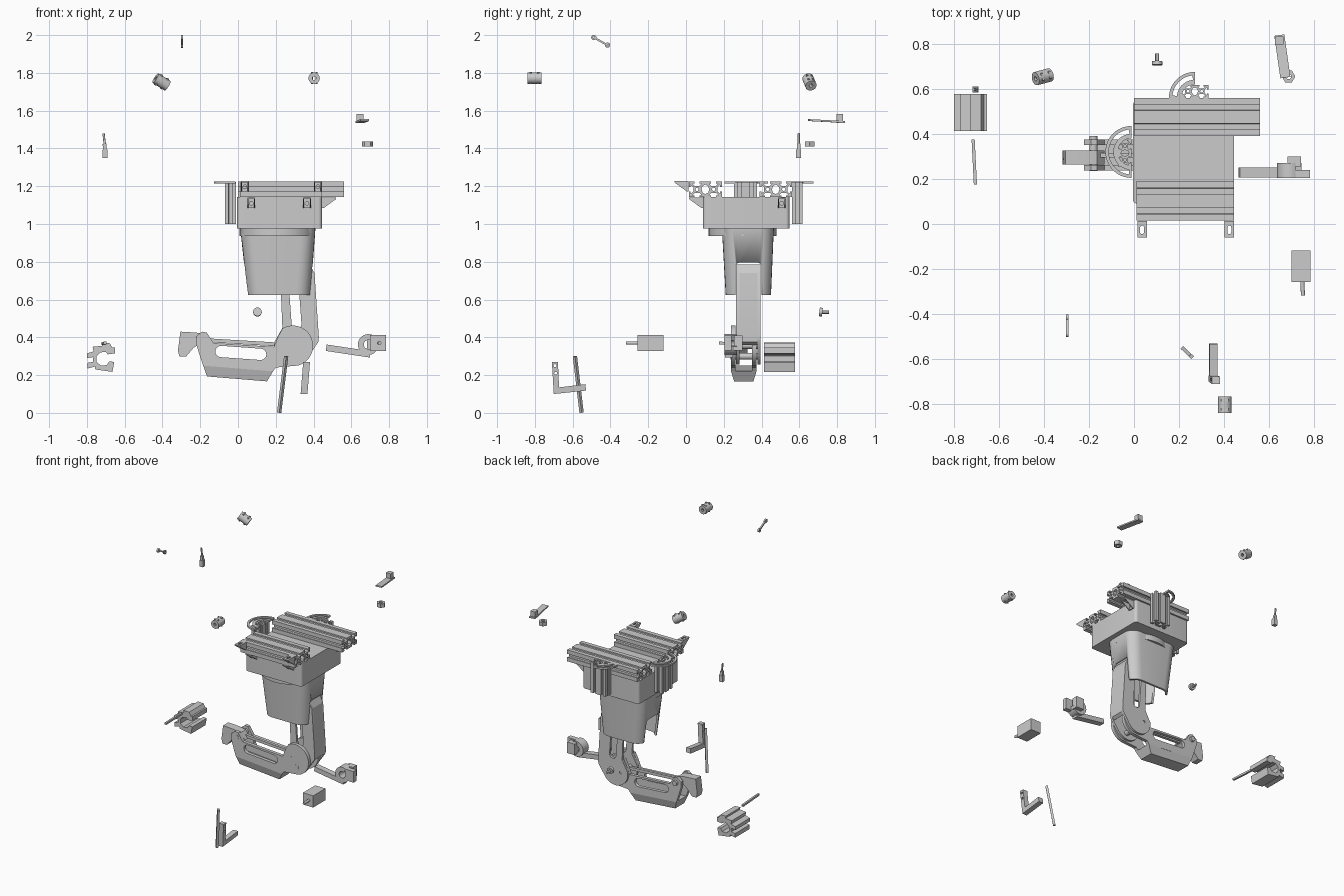
import bpy, bmesh
from math import sin, cos, pi, radians, atan2
from mathutils import Matrix, Vector

if "Cube" in bpy.data.objects:
    bpy.data.objects.remove(bpy.data.objects["Cube"])

PLANES = {'xy': ((1, 0, 0), (0, 1, 0), (0, 0, 1)),
          'xz': ((1, 0, 0), (0, 0, 1), (0, -1, 0)),
          'yz': ((0, 1, 0), (0, 0, 1), (1, 0, 0))}

def pick(ob):
    bpy.ops.object.select_all(action='DESELECT')
    ob.select_set(True)
    bpy.context.view_layer.objects.active = ob

def smooth(ob):
    pick(ob)
    bpy.ops.object.shade_smooth_by_angle(angle=radians(30))
    return ob

def from_bm(name, bm):
    bmesh.ops.remove_doubles(bm, verts=bm.verts, dist=1e-5)
    bmesh.ops.recalc_face_normals(bm, faces=bm.faces)
    me = bpy.data.meshes.new(name)
    bm.to_mesh(me)
    ob = bpy.data.objects.new(name, me)
    bpy.context.collection.objects.link(ob)
    return smooth(ob)

def prism(name, loops, a, b, plane='xz'):
    """Extrude an outline (plus hole loops) between a and b across its plane."""
    cu = bpy.data.curves.new(name, 'CURVE')
    cu.dimensions, cu.fill_mode, cu.extrude = '2D', 'BOTH', abs(b - a) / 2
    for loop in loops:
        sp = cu.splines.new('POLY')
        sp.points.add(len(loop) - 1)
        for p, (u, v) in zip(sp.points, loop):
            p.co = (u, v, 0, 1)
        sp.use_cyclic_u = True
    ob = bpy.data.objects.new(name, cu)
    bpy.context.collection.objects.link(ob)
    pick(ob)
    bpy.ops.object.convert(target='MESH')
    ob = bpy.context.object
    X, Y, Z = map(Vector, PLANES[plane])
    off = Vector(abs(c) for c in Z) * (a + b) / 2
    bm = bmesh.new()
    bm.from_mesh(ob.data)
    for v in bm.verts:
        v.co = X * v.co.x + Y * v.co.y + Z * v.co.z + off
    bpy.data.objects.remove(ob)
    return from_bm(name, bm)

def arc(cx, cy, r, a0, a1, n=12, ry=None):
    return [(cx + r * cos(radians(a0 + (a1 - a0) * i / n)),
             cy + (ry or r) * sin(radians(a0 + (a1 - a0) * i / n))) for i in range(n + 1)]

def circle(cx, cy, r, n=20, ry=None):
    return arc(cx, cy, r, 0, 360, n, ry)[:-1]

def slot(p, q, r):
    a = atan2(q[1] - p[1], q[0] - p[0]) * 180 / pi
    return arc(*q, r, a - 90, a + 90, 8) + arc(*p, r, a + 90, a + 270, 8)

def rect(x0, x1, y0, y1):
    return [(x0, y0), (x1, y0), (x1, y1), (x0, y1)]

def rounded(x0, x1, y0, y1, r, n=6):
    return (arc(x1 - r, y1 - r, r, 0, 90, n) + arc(x0 + r, y1 - r, r, 90, 180, n)
            + arc(x0 + r, y0 + r, r, 180, 270, n) + arc(x1 - r, y0 + r, r, 270, 360, n))

def span(p, q):
    p, q = Vector(p), Vector(q)
    d = q - p
    return Matrix.Translation((p + q) / 2) @ d.to_track_quat('Z', 'Y').to_matrix().to_4x4(), d.length

def cyl(name, p, q, r, n=24):
    m, d = span(p, q)
    bm = bmesh.new()
    bmesh.ops.create_cone(bm, cap_ends=True, segments=n, radius1=r, radius2=r, depth=d, matrix=m)
    return from_bm(name, bm)

def bar(name, p, q, w, h):
    m, d = span(p, q)
    bm = bmesh.new()
    bmesh.ops.create_cube(bm, size=1, matrix=m @ Matrix.Diagonal((w, h, d, 1)))
    return from_bm(name, bm)

def box(name, x0, x1, y0, y1, z0, z1):
    return prism(name, [rect(x0, x1, y0, y1)], z0, z1, 'xy')

def join(name, obs):
    pick(obs[0])
    for o in obs:
        o.select_set(True)
    bpy.ops.object.join()
    obs[0].name = name
    return obs[0]

# Slotted two-cell rail cross-section, long side along u
def rail_loops(u0, u1, v0, v1):
    groove = [(-.013, 0), (-.013, .01), (-.024, .01), (-.012, .024),
              (.012, .024), (.024, .01), (.013, .01), (.013, 0)]
    um, vm, w, h = (u0 + u1) / 2, (v0 + v1) / 2, (u1 - u0) / 4, v1 - v0
    kx, ky = w / .0425, h / .085
    out = []
    for start, d, n, mids in (((u0, v0), (1, 0), (0, 1), (w, 3 * w)), ((u1, v0), (0, 1), (-1, 0), (h / 2,)),
                              ((u1, v1), (-1, 0), (0, -1), (w, 3 * w)), ((u0, v1), (0, -1), (1, 0), (h / 2,))):
        out.append(start)
        for m in mids:
            for t, e in groove:
                k = kx if d[0] else ky
                t, e = m + t * k, e * min(kx, ky)
                out.append((start[0] + d[0] * t + n[0] * e, start[1] + d[1] * t + n[1] * e))
    holes = [circle(um + s * w, vm, .009 * min(kx, ky), 12) for s in (-1, 1)]
    holes.append(circle(um, vm, .02 * kx, 8, .026 * ky))
    return [out] + holes

def swap(loops):
    return [[(v, u) for u, v in lp] for lp in loops]

# Frame rails
prism('back_rail', rail_loops(.39, .56, 1.142, 1.225), 0, .56, 'yz')
prism('front_rail', rail_loops(.015, .19, 1.142, 1.225), .01, .445, 'yz')
prism('left_post', swap(rail_loops(.255, .375, -.07, -.01)), 1.0, 1.222, 'xy')
prism('back_post', rail_loops(.21, .33, .56, .618), 1.0, 1.222, 'xy')

# Curved slotted guide plates
for nm, c, a0, a1 in (('left_guide', (-.012, .32), 90, 270), ('back_guide', (.27, .56), 90, 180)):
    loops = [arc(*c, .115, a0, a1, 24) + arc(*c, .06, a1, a0, 16),
             arc(*c, .1, a0 + 6, a1 - 6, 24) + arc(*c, .08, a1 - 6, a0 + 6, 24)]
    prism(nm, loops, 1.214, 1.226, 'xy')

# Corner brackets: top leg, wall leg and two cheeks
def bracket(i, corner, ang):
    L, H, w, t = .074, .056, .021, .008
    parts = [prism('leg', [rect(0, L, -w, w), slot((.03, 0), (.05, 0), .009)], -t, 0, 'xy'),
             prism('wall', [rect(-w, w, -H, 0), circle(0, -.03, .01, 12)], 0, t, 'yz')]
    for y in (-w, w - .006):
        parts.append(prism('cheek', [[(0, 0), (L, 0), (L, -t), (t, -H), (0, -H)]], y, y + .006))
    ob = join(f'bracket_{i}', parts)
    ob.data.transform(Matrix.Translation(corner) @ Matrix.Rotation(radians(ang), 4, 'Z'))

for i, (c, a) in enumerate([((.07, .09, 1.14), -90), ((.365, .09, 1.14), -90), ((.445, .507, 1.14), 0),
                            ((.036, .014, 1.227), -90), ((.423, .014, 1.227), -90)]):
    bracket(i, c, a)

# Mount block and collar
prism('mount_block', [rounded(-.005, .445, .09, .548, .02)], .976, 1.142, 'xy')
prism('collar', [circle(.208, .3, .2, 40, .18)], .936, .978, 'xy')

# Tapered hollow sleeve with arched notches
bm = bmesh.new()
rings = []
for z, g in ((.976, 0), (.625, 0), (.625, .015), (.94, .015)):
    k = (.976 - z) / .351
    lp = rounded(.012 + .038 * k + g, .41 - .026 * k - g, .19 + .02 * k + g, .465 - .015 * k - g, .075 - g)
    rings.append([bm.verts.new((x, y, z)) for x, y in lp])
for r, s in zip(rings, rings[1:]):
    for j in range(len(r)):
        bm.faces.new((r[j - 1], r[j], s[j], s[j - 1]))
bm.faces.new(rings[0])
bm.faces.new(rings[-1])
sleeve = from_bm('sleeve', bm)
cutter = prism('notch_cutter', [[(.262, .5), (.4, .5)] + arc(.38, .775, .02, 0, 90, 4)
                                + arc(.282, .775, .02, 90, 180, 4)], -.2, .6, 'yz')
cutter.hide_render = True
md = sleeve.modifiers.new('notch', 'BOOLEAN')
md.operation, md.object = 'DIFFERENCE', cutter
pick(sleeve)
bpy.ops.object.modifier_apply(modifier='notch')
bpy.data.objects.remove(cutter)

# Upper link: slotted cheeks and a back spine
cheek = [[(.235, .45), (.228, .62), (.25, .77), (.38, .785), (.405, .74), (.428, .4), (.425, .375)]
         + arc(.29, .355, .1, -30, -190, 12), slot((.31, .47), (.295, .68), .026), circle(.245, .357, .01, 12)]
prism('upper_link_front', cheek, .266, .282)
prism('upper_link_back', cheek, .379, .395)
prism('upper_link_spine', [[(.385, .765), (.405, .74), (.428, .4), (.425, .375), (.405, .36), (.385, .74)]], .27, .391)
prism('upper_link_cap', [[(.25, .77), (.38, .785), (.405, .74), (.385, .76), (.26, .752)]], .27, .391)

# Middle link: slotted cheeks over a chamfered keel
side = [[(-.222, .365), (-.222, .405), (-.19, .43), (-.165, .425), (-.13, .37), (.19, .35), (.215, .41)]
        + arc(.29, .355, .108, 120, -75, 14) + [(.2, .24), (.185, .22), (-.185, .25)],
        slot((-.09, .325), (.12, .31), .03), circle(.245, .357, .01, 12)]
prism('middle_link_front', side, .238, .262)
prism('middle_link_back', side, .35, .374)
bm = bmesh.new()
for x, z, ya, yb in ((-.185, .252, .238, .374), (.187, .222, .238, .374), (-.164, .193, .255, .357), (.153, .167, .255, .357)):
    for y in (ya, yb):
        bm.verts.new((x, y, z))
bmesh.ops.convex_hull(bm, input=bm.verts)
from_bm('middle_link_keel', bm)
bar('middle_link_rod', (-.17, .306, .385), (.25, .306, .36), .02, .02)
for nm, x, z in (('tip_pin', -.18, .39), ('knuckle_pin', .245, .357), ('keel_pin', .3, .3)):
    cyl(nm, (x, .236, z), (x, .39, z), .018, 16)

# Hooked tip
prism('tip_link', [[(-.305, .43), (-.22, .425), (-.165, .415), (-.13, .37), (-.16, .345), (-.21, .362),
                    (-.235, .345), (-.275, .298), (-.31, .298), (-.318, .33)]], .265, .326)

# Loose pieces: rod, angle bar, couplers
bar('loose_rod', (.218, -.553, .002), (.255, -.588, .3), .016, .016)
ob = prism('angle_bar', [[(-.71, .27), (-.678, .27), (-.672, .135), (-.532, .152), (-.53, .118), (-.7, .1)],
                         circle(-.693, .25, .008, 10), circle(-.69, .21, .008, 10)], .338, .374, 'yz')
for v in ob.data.vertices:
    v.co.x += (v.co.z - .18) * .08
for nm, p, q in (('coupler_front', (.403, -.84, 1.772), (.403, -.765, 1.772)),
                 ('coupler_back', (-.437, .645, 1.772), (-.373, .662, 1.732))):
    m, d = span(p, q)
    ob = prism(nm, [circle(0, 0, .03, 24), circle(0, 0, .01, 12)], -d / 2, d / 2, 'xy')
    scr = [cyl('screw', (s * .012, -.031, z), (s * .012, .033, z), .006, 10) for s in (-1, 1) for z in (-.02, .02)]
    join(nm, [ob] + scr).data.transform(m)

# Link with an eye at each end
a, b = (-.488, 1.987), (-.415, 1.947)
join('eye_link', [bar('shank', (-.296, *a), (-.296, *b), .01, .01)]
     + [prism('eye', [circle(*p, .014, 16), circle(*p, .006, 10)], -.302, -.29, 'yz') for p in (a, b)])

# Plunger, flat strip, nut, stud
box('plunger_block', -.718, -.69, .583, .61, 1.35, 1.395)
bar('plunger_neck', (-.704, .597, 1.39), (-.707, .597, 1.425), .02, .02)
cyl('plunger_rod', (-.705, .597, 1.42), (-.712, .597, 1.48), .006, 12)
bar('strip', (.645, .838, 1.54), (.672, .65, 1.55), .045, .01)
box('strip_block', .627, .664, .797, .832, 1.535, 1.583)
prism('hex_nut', [circle(.686, .655, .03, 6), circle(.686, .655, .012, 12)], 1.41, 1.438, 'xy')
cyl('stud_cap', (.103, .706, .535), (.103, .722, .533), .023, 20)
cyl('stud_stem', (.103, .72, .533), (.103, .757, .532), .009, 12)

# C-shaped clamp and its rod
prism('clamp', [[(-.8, .315), (-.765, .325), (-.77, .35), (-.72, .355), (-.725, .372), (-.68, .37), (-.665, .345),
                 (-.652, .345), (-.652, .315), (-.69, .31), (-.7, .323), (-.73, .32), (-.75, .3), (-.75, .27),
                 (-.725, .25), (-.695, .253), (-.682, .272), (-.655, .27), (-.665, .217), (-.755, .23), (-.758, .245),
                 (-.798, .235), (-.798, .265), (-.768, .27), (-.766, .295), (-.8, .29)]], .412, .578)
bar('clamp_rod', (-.714, .375, .366), (-.704, .175, .37), .014, .014)

# Motor and shaft
box('motor', .7, .783, -.258, -.118, .327, .412)
cyl('motor_shaft', (.747, -.25, .37), (.75, -.318, .37), .009, 16)

# Lever arm with split hub
bar('lever', (.467, .228, .345), (.7, .228, .31), .044, .034)
prism('lever_hub', [arc(.69, .362, .055, 60, 350, 24) + arc(.69, .362, .024, 350, 60, 20)], .205, .27)
box('lever_block', .682, .742, .255, .3, .33, .41)
box('lever_lug', .715, .782, .205, .24, .33, .41)
